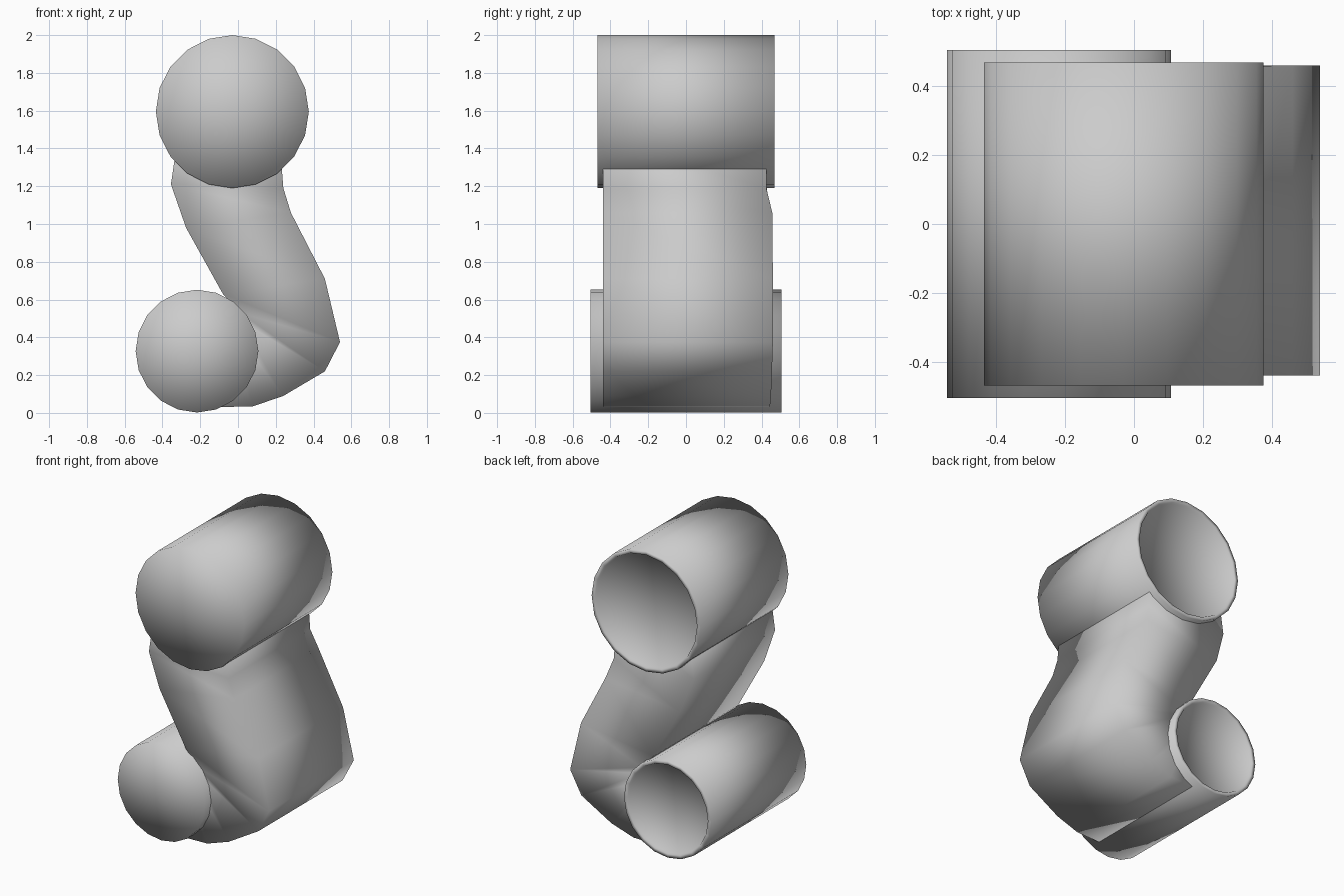
import bpy, bmesh, math

if "Cube" in bpy.data.objects:
    bpy.data.objects.remove(bpy.data.objects["Cube"])


def finish(bm, name):
    bmesh.ops.recalc_face_normals(bm, faces=bm.faces[:])
    for f in bm.faces:
        f.smooth = True
    me = bpy.data.meshes.new(name)
    bm.to_mesh(me)
    bm.free()
    ob = bpy.data.objects.new(name, me)
    bpy.context.collection.objects.link(ob)
    return ob


def roller(name, x, z, radius, half, sides=20):
    """Cylinder along y: fanned front cap, thin-rimmed shallow recess at the back."""
    bm = bmesh.new()

    def ring(r, y):
        return [bm.verts.new((x + r * math.sin(2 * math.pi * i / sides), y,
                              z + r * math.cos(2 * math.pi * i / sides)))
                for i in range(sides)]

    rings = [ring(radius, -half), ring(radius, half),
             ring(radius - 0.025, half), ring(radius - 0.03, half - 0.012)]
    front = bm.verts.new((x, -half, z))
    back = bm.verts.new((x, half - 0.012, z))
    for i in range(sides):
        j = (i + 1) % sides
        for a, b in zip(rings, rings[1:]):
            bm.faces.new((a[i], a[j], b[j], b[i]))
        bm.faces.new((front, rings[0][j], rings[0][i]))
        bm.faces.new((back, rings[-1][i], rings[-1][j]))
    return finish(bm, name)


# Upper and lower rollers
roller("upper_roller", -0.03, 1.595, 0.405, 0.468)
roller("lower_roller", -0.217, 0.327, 0.325, 0.505)

# Bent arm: outer (x, z), inner (x, z), back y
stations = [
    ((0.22, 1.45), (-0.32, 1.45), 0.425),
    ((0.24, 1.19), (-0.355, 1.21), 0.425),
    ((0.28, 1.06), (-0.275, 0.98), 0.457),
    ((0.46, 0.71), (-0.08, 0.63), 0.46),
    ((0.54, 0.375), (0.01, 0.53), 0.46),
    ((0.46, 0.22), (0.01, 0.49), 0.455),
    ((0.24, 0.09), (-0.03, 0.45), 0.45),
    ((0.08, 0.035), (-0.08, 0.40), 0.445),
    ((-0.12, 0.03), (-0.15, 0.35), 0.445),
]
bm = bmesh.new()
loops = []
for o, n, yb in stations:
    loops.append([bm.verts.new((p[0], y, p[1]))
                  for p, y in ((o, -0.44), (o, yb), (n, yb), (n, -0.44))])
for a, b in zip(loops, loops[1:]):
    for i in range(4):
        j = (i + 1) % 4
        bm.faces.new((a[i], a[j], b[j], b[i]))
bm.faces.new(loops[0])
bm.faces.new(loops[-1])
finish(bm, "bent_arm")
